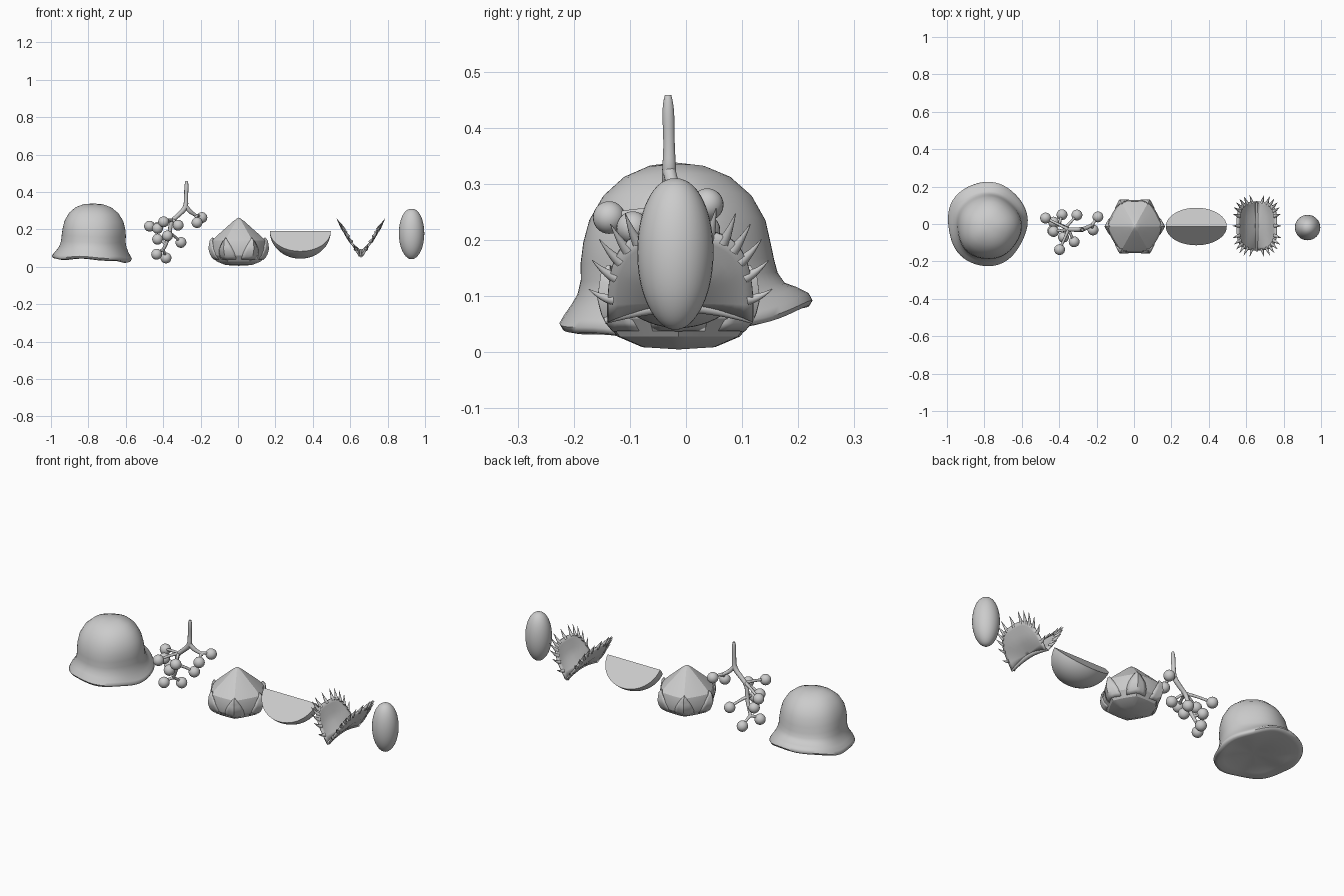
import bpy, bmesh
from math import sin, cos, pi, radians, copysign
from mathutils import Vector

if "Cube" in bpy.data.objects:
    bpy.data.objects.remove(bpy.data.objects["Cube"])


def finish(ob, angle=40):
    bpy.ops.object.select_all(action='DESELECT')
    ob.select_set(True)
    bpy.context.view_layer.objects.active = ob
    bpy.ops.object.shade_smooth_by_angle(angle=radians(angle))


def loft(name, rings, closed=True, angle=40, thick=0):
    """Skin a list of equal-length point rings."""
    bm = bmesh.new()
    vs = [[bm.verts.new(p) for p in r] for r in rings]
    n = len(rings[0])
    for a, b in zip(vs, vs[1:]):
        for i in range(n if closed else n - 1):
            j = (i + 1) % n
            bm.faces.new((a[i], a[j], b[j], b[i]))
    bmesh.ops.remove_doubles(bm, verts=bm.verts, dist=1e-5)
    bmesh.ops.recalc_face_normals(bm, faces=bm.faces)
    me = bpy.data.meshes.new(name)
    bm.to_mesh(me)
    bm.free()
    ob = bpy.data.objects.new(name, me)
    bpy.context.collection.objects.link(ob)
    if thick:
        m = ob.modifiers.new("thickness", 'SOLIDIFY')
        m.thickness = thick
        m.offset = 0
    finish(ob, angle)
    return ob


def tube(name, pts):
    """Round tapered tube; points are (x, y, z, radius)."""
    cu = bpy.data.curves.new(name, 'CURVE')
    cu.dimensions = '3D'
    cu.bevel_depth = 1
    cu.bevel_resolution = 3
    cu.use_fill_caps = True
    sp = cu.splines.new('NURBS')
    sp.points.add(len(pts) - 1)
    for q, p in zip(sp.points, pts):
        q.co = (*p[:3], 1)
        q.radius = p[3]
    sp.order_u = 3
    sp.use_endpoint_u = True
    sp.resolution_u = 6
    ob = bpy.data.objects.new(name, cu)
    bpy.context.collection.objects.link(ob)
    bpy.ops.object.select_all(action='DESELECT')
    ob.select_set(True)
    bpy.context.view_layer.objects.active = ob
    bpy.ops.object.convert(target='MESH')
    finish(bpy.context.object, 50)


def turn(n):
    return [2 * pi * i / n for i in range(n)]


def profile_at(prof, z):
    for (r0, z0), (r1, z1) in zip(prof, prof[1:]):
        if z0 <= z <= z1:
            return r0 + (r1 - r0) * (z - z0) / (z1 - z0)


# Lumpy bell cap with wavy brim: (radius, height, brim weight)
cap = [(0, .065, 0), (.06, .062, .1), (.11, .056, .3), (.16, .052, .6), (.195, .047, 1),
       (.213, .05, 1), (.219, .06, 1), (.212, .073, 1), (.197, .09, .8), (.182, .11, .5),
       (.174, .135, .3), (.172, .165, .1), (.167, .2, 0), (.157, .24, 0), (.132, .283, 0),
       (.095, .315, 0), (.05, .333, 0), (0, .338, 0)]
rings = []
for r, z, w in cap:
    ring = []
    for a in turn(64):
        k = r * (1 + .018 * sin(3 * a + 9 * z) + .012 * sin(5 * a + 1) + .03 * w * -cos(2 * a))
        dz = w * (.02 * sin(a) - .008 * cos(a) - .012 * cos(2 * a) + .003 * sin(6 * a))
        dz += .006 * sin(2 * a + 1) * (r / .17) * (1 - w) * (z > .1)
        ring.append((-.775 - .01 * w + k * cos(a), -.018 + .02 * w + k * sin(a), z + dz))
    rings.append(ring)
loft("bell_cap", rings, angle=60)

# Berry branch
tube("main_stem", [(-.275, -.032, .458, .006), (-.275, -.032, .44, .012), (-.278, -.03, .37, .01),
                   (-.278, -.03, .315, .014), (-.32, -.03, .275, .012), (-.36, -.028, .24, .011),
                   (-.365, -.02, .17, .011), (-.385, -.01, .12, .009), (-.4, 0, .09, .008)])
tube("side_stem", [(-.28, -.03, .325, .012), (-.262, -.025, .298, .012), (-.235, -.01, .28, .009),
                   (-.215, 0, .268, .008)])
hubs = {"a": (-.35, -.029, .25), "b": (-.366, -.02, .18), "c": (-.385, -.01, .12),
        "d": (-.4, 0, .09), "e": (-.225, -.005, .274)}
berries = [("a", -.473, .032, .217), ("a", -.398, -.137, .24), ("a", -.32, -.095, .222),
           ("a", -.43, -.04, .205), ("b", -.305, .048, .13), ("b", -.377, -.07, .165),
           ("c", -.43, .01, .147), ("d", -.435, -.035, .067), ("d", -.385, .05, .047),
           ("e", -.219, -.032, .236), ("e", -.193, .038, .263)]
for i, (h, *p) in enumerate(berries):
    s, e = Vector(hubs[h]), Vector(p)
    m = (s + e) / 2 + Vector((0, 0, .008))
    tube(f"berry_stalk_{i}", [(*s, .009), (*m, .006), (*e, .008)])
    bpy.ops.mesh.primitive_uv_sphere_add(segments=24, ring_count=14, radius=.029, location=e)
    bpy.context.object.name = f"berry_{i}"
    finish(bpy.context.object, 60)

# Six-sided pointed bud
bud = [(0, .005), (.07, .009), (.118, .028), (.145, .06), (.153, .095), (.143, .14),
       (.112, .17), (.07, .207), (.03, .243), (.008, .259), (0, .262)]


def bud_point(r, a, z):
    d = (a + pi / 6) % (pi / 3) - pi / 6
    hexa = cos(pi / 6) / cos(pi / 6 - abs(d))
    k = r * (.25 + .75 * hexa)
    return (.004 + k * cos(a), -.013 + 1.03 * k * sin(a), z)


loft("bud_body", [[bud_point(r, a, z) for a in turn(48)] for r, z in bud], angle=25)
for c in range(6):
    rows = []
    for j in range(9):
        t = j / 8
        z = .04 + .112 * t
        half = radians(23) * (1 - t ** 1.7)
        r = profile_at(bud, z) + .001 + .009 * t
        rows.append([bud_point(r - .006 * abs(s), c * pi / 3 + s * half, z)
                     for s in (-1, -.6, -.3, 0, .3, .6, 1)])
    loft(f"bud_sepal_{c}", rows, closed=False, angle=50, thick=.008)

# Fruit wedge: straight ridge on top, rounded skin below
rings = []
for i in range(33):
    u = pi * i / 32
    ring = [(.333 + .163 * cos(u), -.0135, .19)]
    for j in range(17):
        f = radians(43) * (j / 8 - 1)
        ring.append((.333 + .163 * cos(u), -.0135 + .147 * sin(u) * sin(f),
                     .19 - .147 * sin(u) * cos(f)))
    rings.append(ring)
loft("fruit_wedge", rings, angle=30)


# Snap-trap leaf: two cupped lobes with marginal spikes
def lobe(side, y, h, cup=0):
    arch = .03 * (1 - min(1, (y / .13) ** 2)) * (1 - min(h, 1))
    return Vector((.657 + side * (.006 + .098 * h + .012 * cup),
                   -.01 + y, .056 + arch + .16 * h - .012 * cup))


def rim(a):
    c, s = cos(a), max(0, sin(a))
    return copysign(abs(c) ** .6, c) * .13, s ** .65


for side, tag in ((-1, "left"), (1, "right")):
    rings = []
    for k in range(9):
        q = k / 8
        rings.append([lobe(side, rim(pi * i / 40)[0] * q, rim(pi * i / 40)[1] * q,
                           (1 - q * q) * min(1, 2 * rim(pi * i / 40)[1] * q))
                      for i in range(41)])
    loft(f"trap_lobe_{tag}", rings, closed=False, angle=60, thick=.01)
    for i in range(13):
        a = pi * (.035 + .93 * i / 12)
        y, h = rim(a)
        dy, dh = .034 * cos(a), .26 * sin(a)
        p0 = lobe(side, y * .93, h * .93)
        p1 = lobe(side, y + dy * .3, h + dh * .3)
        p2 = lobe(side, y + dy, h + dh) + Vector((side * .006 * abs(cos(a)), 0, .014 * abs(cos(a))))
        tube(f"trap_spike_{tag}_{i}", [(*p0, .011), (*p1, .006), (*p2, .0008)])
tube("trap_midrib", [(*lobe(0, y, 0), r) for y, r in
                     ((-.135, .006), (-.09, .01), (0, .013), (.09, .01), (.13, .006))])

# Seed with a slightly pointed foot
rings = []
for i in range(29):
    t = pi * i / 28
    r = .068 * sin(t) ** .92 if 0 < i < 28 else 0
    z = .178 - .132 * cos(t) - .006 * max(0, cos(t)) ** 8
    rings.append([(.928 + r * cos(a), -.019 + r * sin(a), z) for a in turn(32)])
loft("seed", rings, angle=60)
